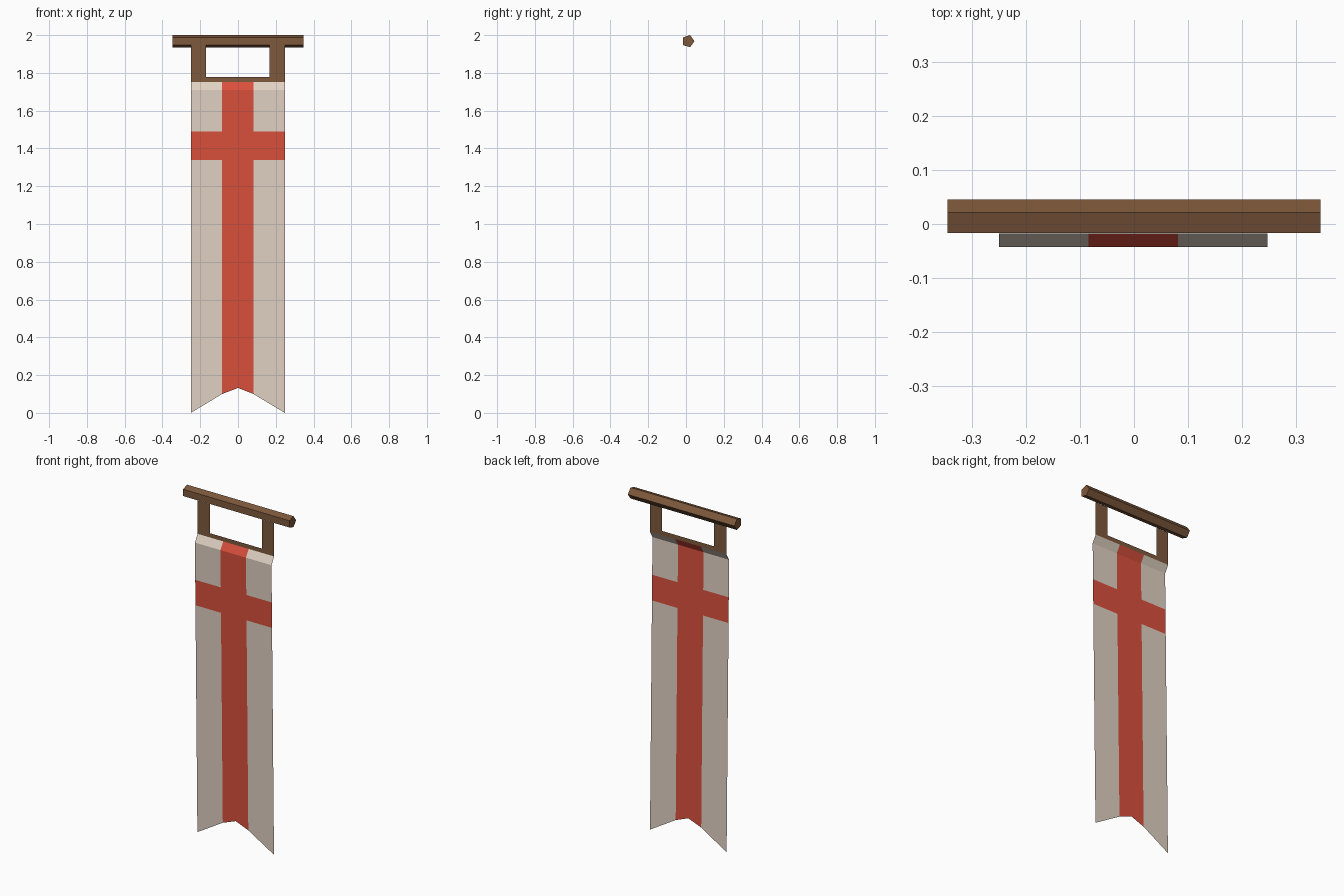
import bpy
import bmesh
from math import cos, sin, tau

if "Cube" in bpy.data.objects:
    bpy.data.objects.remove(bpy.data.objects["Cube"])


def material(name, rgb):
    mat = bpy.data.materials.new(name)
    mat.diffuse_color = (*rgb, 1)
    mat.use_nodes = True
    mat.node_tree.nodes["Principled BSDF"].inputs["Base Color"].default_value = mat.diffuse_color
    return mat


WOOD = material("wood", (0.21, 0.10, 0.045))
CREAM = material("cream_cloth", (0.75, 0.64, 0.54))
RED = material("red_cloth", (0.70, 0.08, 0.045))


def finish(name, bm, *mats):
    mesh = bpy.data.meshes.new(name)
    bm.to_mesh(mesh)
    bm.free()
    for m in mats:
        mesh.materials.append(m)
    obj = bpy.data.objects.new(name, mesh)
    bpy.context.collection.objects.link(obj)
    return obj


def sheet(name, rows, mats, pick):
    """Quad sheet from rows of points, top row first, facing -y.
    pick(row, col) gives the material index, or None for an opening."""
    bm = bmesh.new()
    grid = [[bm.verts.new(p) for p in row] for row in rows]
    for r in range(len(grid) - 1):
        for c in range(len(grid[0]) - 1):
            index = pick(r, c)
            if index is not None:
                face = bm.faces.new((grid[r + 1][c], grid[r + 1][c + 1],
                                     grid[r][c + 1], grid[r][c]))
                face.material_index = index
    return finish(name, bm, *mats)


# Five-sided crossbar
bm = bmesh.new()
R, CY, CZ = 0.034, 0.011, 1.9677
ends = [[bm.verts.new((x, CY + R * cos(i * tau / 5), CZ + R * sin(i * tau / 5)))
         for i in range(5)] for x in (-0.346, 0.346)]
for i in range(5):
    j = (i + 1) % 5
    bm.faces.new((ends[0][i], ends[0][j], ends[1][j], ends[1][i]))
for end in ends:
    bm.faces.new(end)
bmesh.ops.recalc_face_normals(bm, faces=bm.faces)
finish("crossbar", bm, WOOD)

# Flat hanging straps joined by a narrow bottom strip
Y_TOP = -0.018
strap_x = (-0.25, -0.17, 0.167, 0.248)
sheet("hanging_straps",
      [[(x, Y_TOP, z) for x in strap_x] for z in (1.948, 1.777, 1.752)],
      [WOOD], lambda r, c: None if (r, c) == (0, 1) else 0)

# Cloth: short bulge at the top, then a long slope back to a notched hem
cloth_x = (-0.25, -0.084, 0, 0.082, 0.248)
hem_z = (0.0, 0.1, 0.132, 0.1, 0.0)


def slope_y(z):
    return -0.020 - 0.023 * z / 1.71


rows = [[(x, Y_TOP, 1.752) for x in cloth_x]]
rows += [[(x, slope_y(z), z) for x in cloth_x] for z in (1.71, 1.49, 1.34)]
rows.append([(x, slope_y(z), z) for x, z in zip(cloth_x, hem_z)])
sheet("banner_cloth", rows, [CREAM, RED],
      lambda r, c: 1 if r == 2 or c in (1, 2) else 0)
